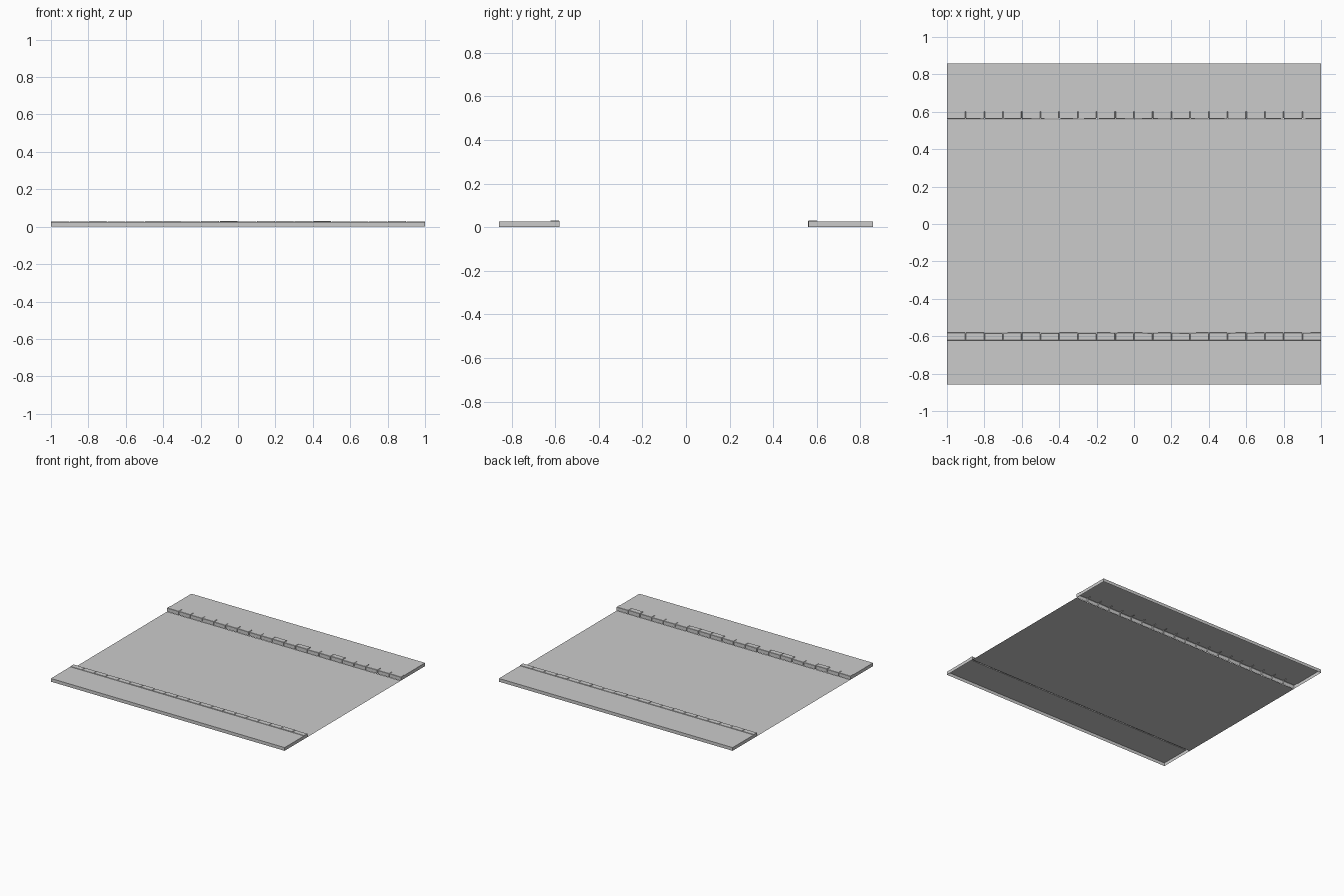
import bpy, bmesh, random

if "Cube" in bpy.data.objects:
    bpy.data.objects.remove(bpy.data.objects["Cube"])

random.seed(4)
HALF_X, HALF_Y = 1.0, 0.858
WALK_Z, CURB_Z, CURB_W = 0.025, 0.029, 0.042
STONE = 0.1


def make(name, bm):
    bmesh.ops.remove_doubles(bm, verts=bm.verts, dist=1e-6)
    bmesh.ops.recalc_face_normals(bm, faces=bm.faces)
    mesh = bpy.data.meshes.new(name)
    bm.to_mesh(mesh)
    bm.free()
    obj = bpy.data.objects.new(name, mesh)
    bpy.context.collection.objects.link(obj)
    return obj


def loft(bm, sections):
    """Skin a row of cross-sections and return their vertex rows."""
    rows = [[bm.verts.new(p) for p in s] for s in sections]
    for a, b in zip(rows, rows[1:]):
        for i in range(len(a) - 1):
            bm.faces.new((a[i], a[i + 1], b[i + 1], b[i]))
    return rows


# Flat roadway, one sheet at ground level
def road(y0, y1):
    bm = bmesh.new()
    bm.faces.new([bm.verts.new(p) for p in
                  ((-HALF_X, y0, 0), (HALF_X, y0, 0), (HALF_X, y1, 0), (-HALF_X, y1, 0))])
    for f in bm.faces:
        f.normal_update()
    mesh = bpy.data.meshes.new("roadway")
    bm.to_mesh(mesh)
    bm.free()
    bpy.context.collection.objects.link(bpy.data.objects.new("roadway", mesh))


# Raised pavement, hollow underneath: top, outer side and two ends
def pavement(name, y_curb, side):
    bm = bmesh.new()
    y0, y1 = y_curb + side * CURB_W, side * HALF_Y
    rows = loft(bm, [[(x, y0, WALK_Z), (x, y1, WALK_Z), (x, y1, 0)]
                     for x in (-HALF_X, HALF_X)])
    for row, x in zip(rows, (-HALF_X, HALF_X)):
        bm.faces.new(row + [bm.verts.new((x, y0, 0))])
    make(name, bm)


# Row of slightly uneven curb stones with narrow grooved joints
def curb(name, y, side):
    bm = bmesh.new()

    def section(x, d, z):
        return [(x, y + side * d, 0), (x, y + side * d, z - 0.002),
                (x, y + side * (d + 0.002), z),
                (x, y + side * (CURB_W - 0.001), z),
                (x, y + side * CURB_W, WALK_Z)]

    sections = []
    count = round(2 * HALF_X / STONE)
    for i in range(count):
        x = -HALF_X + i * STONE
        z = CURB_Z + random.uniform(-0.0015, 0.001)
        d0, d1 = random.uniform(0, 0.003), random.uniform(0, 0.003)
        if i:
            sections.append(section(x, 0.007, WALK_Z))
        sections += [section(x + (0.003 if i else 0), d0, z),
                     section(x + STONE - (0.003 if i < count - 1 else 0), d1, z)]
    rows = loft(bm, sections)
    # End caps
    for row in (rows[0], rows[-1]):
        bm.faces.new(row + [bm.verts.new((row[0].co.x, y + side * CURB_W, 0))])
    make(name, bm)


FRONT, BACK = -0.58, 0.56
road(FRONT, BACK)
for label, y, side in (("front", FRONT, -1), ("back", BACK, 1)):
    pavement(label + "_pavement", y, side)
    curb(label + "_curb", y, side)
